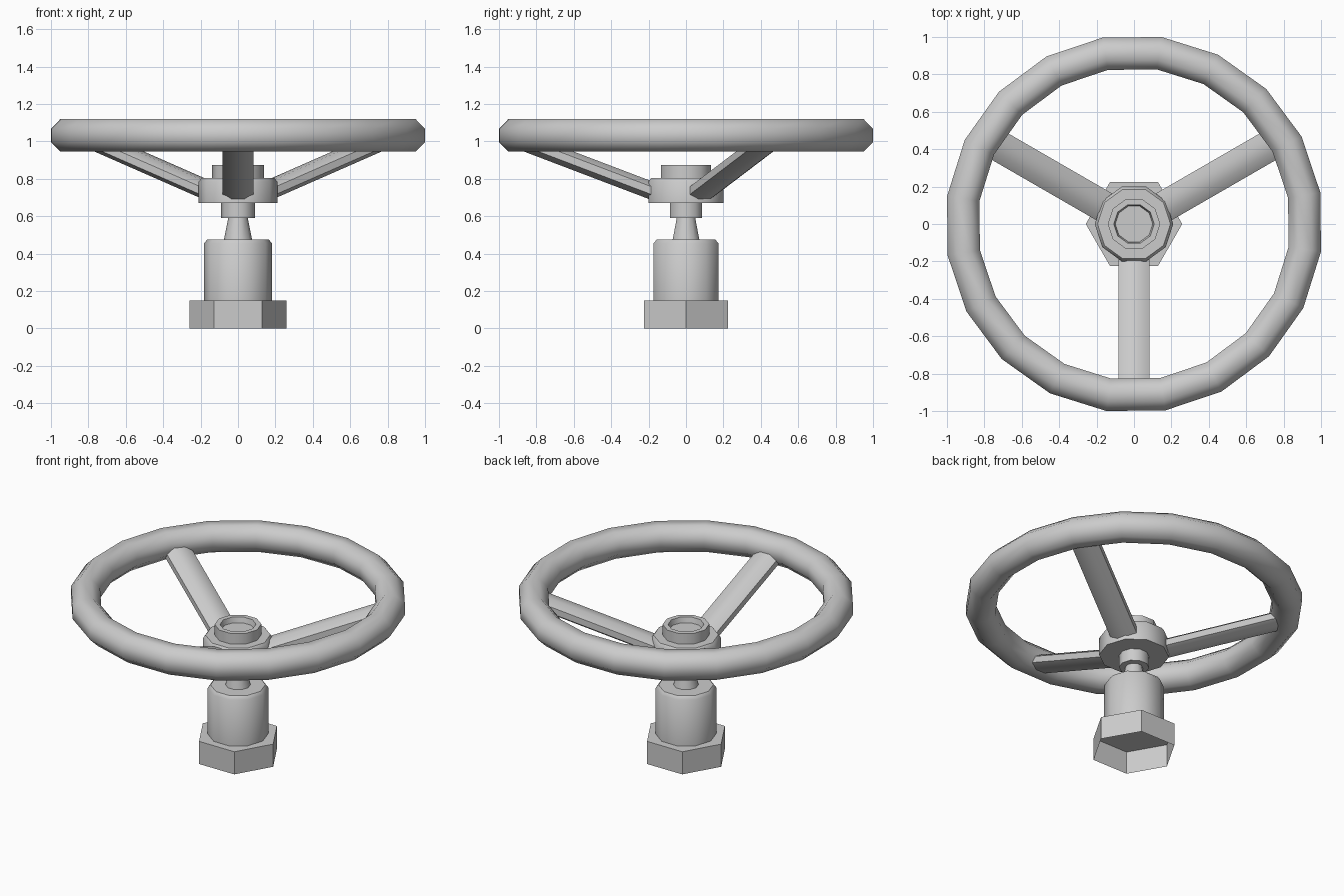
import bpy, bmesh
from math import sin, cos, pi, radians
from mathutils import Vector

if "Cube" in bpy.data.objects:
    bpy.data.objects.remove(bpy.data.objects["Cube"])


def make(name, bm, smooth=None):
    bmesh.ops.recalc_face_normals(bm, faces=bm.faces)
    me = bpy.data.meshes.new(name)
    bm.to_mesh(me)
    bm.free()
    ob = bpy.data.objects.new(name, me)
    bpy.context.collection.objects.link(ob)
    if smooth:
        bpy.ops.object.select_all(action='DESELECT')
        ob.select_set(True)
        bpy.context.view_layer.objects.active = ob
        bpy.ops.object.shade_smooth_by_angle(angle=radians(smooth))
    return ob


def skin(bm, rings, closed=False):
    n = len(rings[0])
    pairs = list(zip(rings, rings[1:]))
    if closed:
        pairs.append((rings[-1], rings[0]))
    for a, b in pairs:
        for i in range(n):
            j = (i + 1) % n
            bm.faces.new((a[i], a[j], b[j], b[i]))


def lathe(name, profile, sides=10, smooth=40, bottom=True, top=True):
    bm = bmesh.new()
    rings = [[bm.verts.new((r * cos(2 * pi * i / sides), r * sin(2 * pi * i / sides), z))
              for i in range(sides)] for r, z in profile]
    skin(bm, rings)
    if bottom:
        bm.faces.new(rings[0])
    if top:
        bm.faces.new(rings[-1])
    return make(name, bm, smooth)


# Hexagonal nut, open underneath
lathe("base_nut", [(0.258, 0), (0.258, 0.15)], sides=6, smooth=None, bottom=False)

# Body with chamfered shoulder
lathe("valve_body", [(0.182, 0.15), (0.182, 0.455), (0.165, 0.475)])

# Tapered stem and collar
lathe("stem", [(0.075, 0.475), (0.052, 0.59)])
lathe("collar", [(0.09, 0.59), (0.09, 0.67)])

# Hub and recessed cap ring
lathe("hub", [(0.21, 0.67), (0.21, 0.785), (0.195, 0.805)])
lathe("cap_ring", [(0.14, 0.805), (0.14, 0.875), (0.108, 0.875), (0.1, 0.84)])

# Hand wheel rim: 20 segments, octagonal section
bm = bmesh.new()
rings = []
tube = 0.0875 / cos(pi / 8)
for k in range(20):
    a = radians(9.6 + 18 * k)
    ring = []
    for s in range(8):
        t = pi / 8 + s * pi / 4
        r = 0.923 + tube * cos(t)
        ring.append(bm.verts.new((r * cos(a), r * sin(a), 1.0325 + tube * sin(t))))
    rings.append(ring)
skin(bm, rings, closed=True)
make("wheel_rim", bm, 50)

# Three flattened spokes rising from hub to rim
for n, deg in enumerate((30, 150, 270)):
    a = radians(deg)
    out, side = Vector((cos(a), sin(a), 0)), Vector((-sin(a), cos(a), 0))
    along = (out + Vector((0, 0, 0.38))).normalized()
    up = along.cross(side)
    bm = bmesh.new()
    rings = []
    for r in (0.14, 0.89):
        c = out * r + Vector((0, 0, 0.743 + 0.38 * (r - 0.2)))
        rings.append([bm.verts.new(c + side * 0.09 * cos(t) + up * 0.051 * sin(t))
                      for t in [pi / 8 + s * pi / 4 for s in range(8)]])
    skin(bm, rings)
    for ring in rings:
        bm.faces.new(ring)
    make(f"spoke_{n + 1}", bm, 60)
